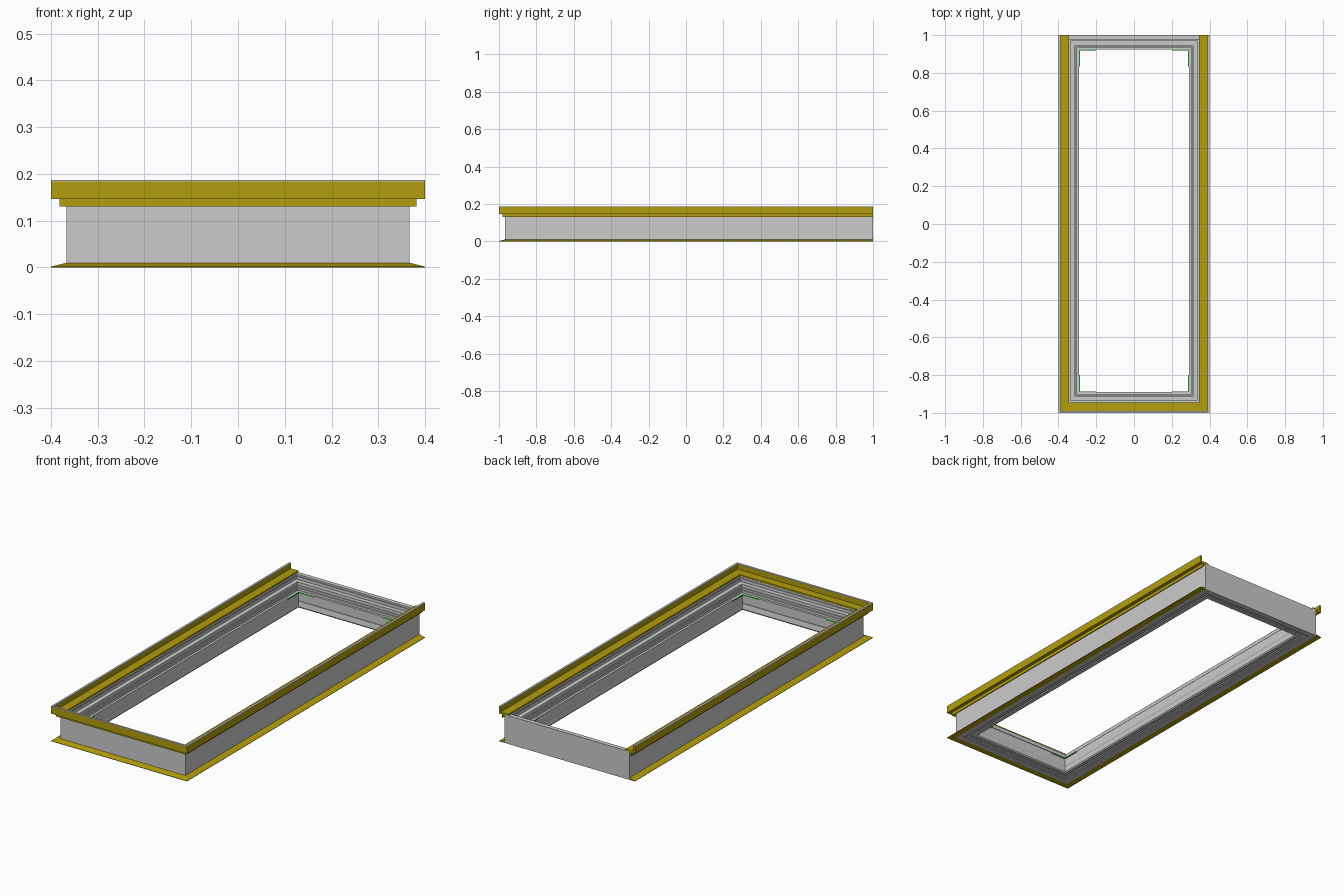
import bpy, bmesh

if "Cube" in bpy.data.objects:
    bpy.data.objects.remove(bpy.data.objects["Cube"])

HALF_X, FRONT, BACK, CUT = 0.4, -1.0, 1.033, 1.0


def material(name, rgb):
    m = bpy.data.materials.new(name)
    m.diffuse_color = (*rgb, 1)
    m.use_nodes = True
    m.node_tree.nodes["Principled BSDF"].inputs["Base Color"].default_value = m.diffuse_color
    return m


YELLOW = material("yellow_plastic", (0.45, 0.34, 0.004))
GREEN = material("green_seal", (0.05, 0.6, 0.08))


def finish(bm, name, mat):
    bmesh.ops.recalc_face_normals(bm, faces=bm.faces)
    me = bpy.data.meshes.new(name)
    bm.to_mesh(me)
    bm.free()
    ob = bpy.data.objects.new(name, me)
    bpy.context.collection.objects.link(ob)
    if mat:
        me.materials.append(mat)
    return ob


def sweep(name, profile, closed, mat=None):
    """Mitred sweep of (inset, z) points around the frame; open = three sides."""
    bm = bmesh.new()
    rings = [[], [], [], []]
    for o, z in profile:
        x, yf = HALF_X - o, FRONT + o
        yb = BACK - o if closed else CUT
        for ring, (px, py) in zip(rings, ((-x, yb), (-x, yf), (x, yf), (x, yb))):
            ring.append(bm.verts.new((px, py, z)))
    n = len(profile)
    for i in range(4 if closed else 3):
        a, b = rings[i], rings[(i + 1) % 4]
        for j in range(n):
            k = (j + 1) % n
            bm.faces.new((a[j], a[k], b[k], b[j]))
    if not closed:
        bm.faces.new(rings[0])
        bm.faces.new(rings[3])
    return finish(bm, name, mat)


# Grey frame on all four sides: outer wall, stepped inside, grooved underside
sweep("main_frame", [
    (0.033, 0.0), (0.033, 0.15), (0.056, 0.15), (0.056, 0.138), (0.061, 0.138),
    (0.061, 0.144), (0.065, 0.144), (0.065, 0.128), (0.088, 0.128),
    (0.088, 0.112), (0.092, 0.112), (0.092, 0.102), (0.098, 0.102),
    (0.098, 0.09), (0.110, 0.09), (0.110, 0.045), (0.106, 0.035),
    (0.110, 0.010), (0.106, 0.004), (0.088, 0.004), (0.088, 0.010),
    (0.080, 0.010), (0.080, 0.004), (0.062, 0.004), (0.062, 0.0)], True)

# Yellow upper rim on front and both sides
sweep("upper_rim", [
    (0.0, 0.147), (0.0, 0.184), (0.011, 0.184), (0.011, 0.158), (0.055, 0.158),
    (0.055, 0.150), (0.033, 0.150), (0.033, 0.145), (0.022, 0.145),
    (0.022, 0.130), (0.018, 0.130), (0.018, 0.147)], False, YELLOW)

# Grey strip capping the rim
sweep("rim_cap", [(0.0, 0.184), (0.0, 0.187), (0.011, 0.187), (0.011, 0.184)], False)

# Yellow tapered foot flange
sweep("foot_flange", [(0.0, 0.0), (0.0, 0.002), (0.033, 0.010), (0.033, 0.0)],
      False, YELLOW)

# Green seal angles in the inner corners
bm = bmesh.new()
t, leg, x = 0.004, 0.09, HALF_X - 0.110
for y, s in ((FRONT + 0.110, 1), (BACK - 0.110, -1)):
    for sx in (-1, 1):
        outline = [(x, y), (x - leg, y), (x - leg, y + s * t), (x - t, y + s * t),
                   (x - t, y + s * leg), (x, y + s * leg)]
        face = bm.faces.new([bm.verts.new((sx * px, py, 0.084)) for px, py in outline])
        ext = bmesh.ops.extrude_face_region(bm, geom=[face], use_keep_orig=True)
        verts = [g for g in ext["geom"] if isinstance(g, bmesh.types.BMVert)]
        bmesh.ops.translate(bm, verts=verts, vec=(0, 0, 0.006))
finish(bm, "corner_seals", GREEN)

# Trim the overshoot so the back wall ends flush at y = 1 is already given by inset
